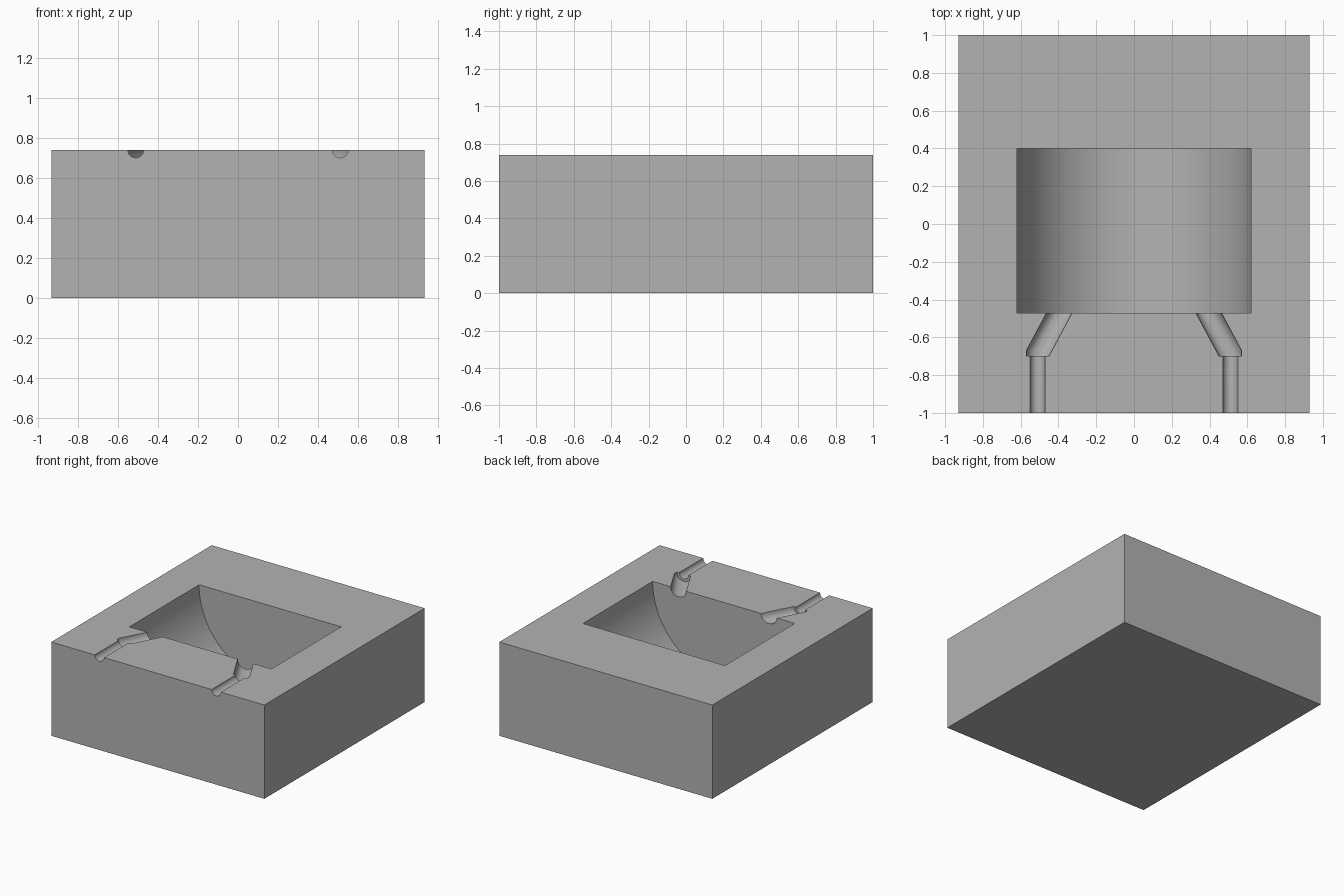
import bpy
import bmesh
import math
from mathutils import Matrix, Vector

default = bpy.data.objects.get("Cube")
if default:
    bpy.data.objects.remove(default)

W, D, H = 1.86, 2.0, 0.74   # block size


def make_material(name, rgb):
    mat = bpy.data.materials.new(name)
    mat.use_nodes = True
    color = (*rgb, 1)
    mat.diffuse_color = color
    mat.node_tree.nodes["Principled BSDF"].inputs["Base Color"].default_value = color
    return mat


def make_object(name, bm, mat):
    mesh = bpy.data.meshes.new(name)
    bmesh.ops.recalc_face_normals(bm, faces=bm.faces)
    bm.to_mesh(mesh)
    bm.free()
    mesh.materials.append(mat)
    obj = bpy.data.objects.new(name, mesh)
    bpy.context.collection.objects.link(obj)
    return obj


def add_rod(bm, radius, y0, y1, x=0, segments=32):
    """Cylinder lying along y, its axis on the block's top face."""
    place = (Matrix.Translation((x, (y0 + y1) / 2, H))
             @ Matrix.Rotation(math.pi / 2, 4, "X"))
    return bmesh.ops.create_cone(
        bm, cap_ends=True, segments=segments, radius1=radius, radius2=radius,
        depth=y1 - y0, matrix=place)["verts"]


def rod_cutter(name, *args, **kwargs):
    bm = bmesh.new()
    add_rod(bm, *args, **kwargs)
    return make_object(name, bm, grey)


def angled_cutter(name, side):
    """Channel swept between two short discs, from the groove into the cavity."""
    bm = bmesh.new()
    verts = add_rod(bm, 0.06, -0.70, -0.67, x=side * 0.51)
    verts += add_rod(bm, 0.06, -0.42, -0.39, x=side * 0.36)
    hull = bmesh.ops.convex_hull(bm, input=verts)
    inner = {g for g in hull["geom_interior"] + hull["geom_unused"]
             if isinstance(g, bmesh.types.BMVert)}
    bmesh.ops.delete(bm, geom=list(inner), context="VERTS")
    # Keep only faces on the hull surface
    outer = {g for g in hull["geom"] if isinstance(g, bmesh.types.BMFace)}
    extra = [f for f in bm.faces if f not in outer]
    bmesh.ops.delete(bm, geom=extra, context="FACES")
    return make_object(name, bm, grey)


grey = make_material("plain grey", (0.45, 0.45, 0.45))

# Solid block
bm = bmesh.new()
bmesh.ops.create_cube(bm, size=1)
bmesh.ops.scale(bm, vec=(W, D, H), verts=bm.verts)
bmesh.ops.translate(bm, vec=Vector((0, 0, H / 2)), verts=bm.verts)
block = make_object("mold_block", bm, grey)

# Half-round cavity, then a straight groove and an angled channel on each side
cutters = [rod_cutter("cavity_cutter", 0.62, -0.47, 0.40, segments=128)]
for label, side in (("left", 1), ("right", -1)):
    cutters.append(rod_cutter(label + "_groove_cutter", 0.04, -1.1, -0.68, x=side * 0.51))
    cutters.append(angled_cutter(label + "_channel_cutter", side))

bpy.context.view_layer.objects.active = block
for cutter in cutters:
    mod = block.modifiers.new(cutter.name, "BOOLEAN")
    mod.operation = "DIFFERENCE"
    mod.solver = "EXACT"
    mod.object = cutter
    bpy.ops.object.modifier_apply(modifier=mod.name)
    bpy.data.objects.remove(cutter)

bpy.ops.object.select_all(action="DESELECT")
block.select_set(True)
bpy.ops.object.shade_smooth_by_angle(angle=math.radians(30))
